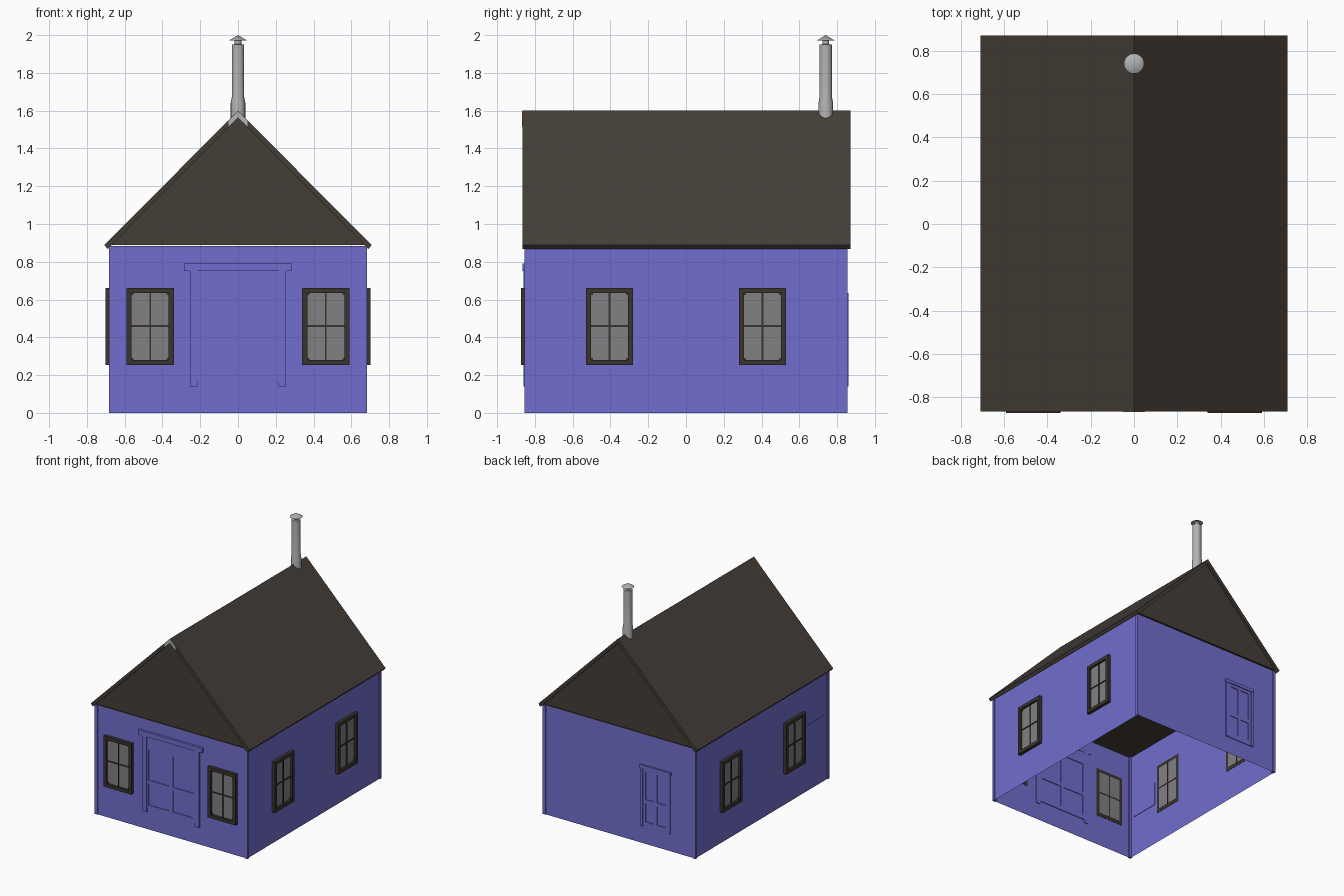
import bpy, bmesh, math
from mathutils import Matrix, Vector

if "Cube" in bpy.data.objects:
    bpy.data.objects.remove(bpy.data.objects["Cube"])

def material(name, r, g, b):
    m = bpy.data.materials.new(name)
    m.diffuse_color = (r, g, b, 1)
    m.use_nodes = True
    m.node_tree.nodes["Principled BSDF"].inputs["Base Color"].default_value = m.diffuse_color
    return m

BLUE = material("violet_blue_paint", 0.165, 0.155, 0.62)
ROOF = material("brown_roofing", 0.060, 0.048, 0.038)
FRAME = material("dark_brown_wood", 0.042, 0.034, 0.026)
GLASS = material("grey_glass", 0.22, 0.215, 0.23)
METAL = material("pale_metal", 0.45, 0.45, 0.45)

W, D, H = 0.675, 0.847, 0.88      # half width, half depth, wall height

def finish(name, bm, mat):
    bmesh.ops.recalc_face_normals(bm, faces=bm.faces)
    me = bpy.data.meshes.new(name)
    bm.to_mesh(me)
    bm.free()
    me.materials.append(mat)
    ob = bpy.data.objects.new(name, me)
    bpy.context.collection.objects.link(ob)
    return ob

def boxes(name, mat, items, M=Matrix()):
    """One object from boxes given as x0, x1, y0, y1, z0, z1."""
    bm = bmesh.new()
    for x0, x1, y0, y1, z0, z1 in items:
        T = Matrix.Translation(((x0 + x1) / 2, (y0 + y1) / 2, (z0 + z1) / 2))
        S = Matrix.Diagonal((x1 - x0, y1 - y0, z1 - z0, 1))
        bmesh.ops.create_cube(bm, size=1, matrix=M @ T @ S)
    return finish(name, bm, mat)

def prism(name, mat, pts, y0, y1):
    """Extrude an x-z outline along y."""
    bm = bmesh.new()
    f = bm.faces.new([bm.verts.new((x, y0, z)) for x, z in pts])
    ext = bmesh.ops.extrude_face_region(bm, geom=[f])
    bmesh.ops.translate(bm, vec=(0, y1 - y0, 0),
                        verts=[v for v in ext["geom"] if isinstance(v, bmesh.types.BMVert)])
    return finish(name, bm, mat)

def on_wall(x, y, deg):
    return Matrix.Translation((x, y, 0)) @ Matrix.Rotation(math.radians(deg), 4, 'Z')

# walls: four thin sheets, open at the bottom
bm = bmesh.new()
c = [(-W, -D), (W, -D), (W, D), (-W, D)]
lo = [bm.verts.new((x, y, 0)) for x, y in c]
hi = [bm.verts.new((x, y, H)) for x, y in c]
for i in range(4):
    j = (i + 1) % 4
    bm.faces.new((lo[i], lo[j], hi[j], hi[i]))
finish("walls", bm, BLUE)

# corner boards
for sx in (-1, 1):
    for sy in (-1, 1):
        xs = sorted((sx * 0.655, sx * 0.682))
        ys = sorted((sy * 0.833, sy * 0.854))
        boxes("corner_board", BLUE, [(*xs, *ys, 0, 0.875)])

# ceiling, gables and roof
boxes("ceiling", ROOF, [(-W, W, -D, D, 0.874, 0.884)])
for y in (-0.853, 0.843):
    prism("gable", ROOF, [(-0.685, 0.89), (0.685, 0.89), (0, 1.575)], y, y + 0.01)
prism("roof", ROOF, [(-0.708, 0.888), (0, 1.6), (0.708, 0.888), (0.69, 0.868),
                     (0, 1.562), (-0.69, 0.868)], -0.865, 0.87)
# pale cap where the front ridge ends
prism("ridge_end", METAL, [(-0.05, 1.548), (0, 1.598), (0.05, 1.548), (0.05, 1.515),
                           (0, 1.562), (-0.05, 1.515)], -0.868, -0.864)

def window(M):
    w, z0, z1, b, d = 0.125, 0.253, 0.662, 0.027, -0.026
    wi, a0, a1, zm = w - b, z0 + b, z1 - b, 0.46
    parts = [(-w, -wi, d, 0.002, z0, z1), (wi, w, d, 0.002, z0, z1),
             (-wi, wi, d, 0.002, z0, a0), (-wi, wi, d, 0.002, a1, z1)]
    # small corner blocks inside the frame
    for sx in (-1, 1):
        xs = sorted((sx * wi, sx * (wi - 0.011)))
        parts += [(*xs, -0.016, 0, a0, a0 + 0.011), (*xs, -0.016, 0, a1 - 0.011, a1)]
    # glazing bars
    parts += [(-0.004, 0.004, -0.015, 0.006, a0, a1),
              (-wi, wi, -0.015, 0.006, zm - 0.004, zm + 0.004)]
    boxes("window_frame", FRAME, parts, M)
    boxes("window_glass", GLASS, [(-wi, wi, -0.009, 0.004, a0, a1)], M)

for s in (-1, 1):
    window(on_wall(s * 0.465, -D, 0))
    for y in (-0.405, 0.405):
        window(on_wall(s * W, y, 90 * s))

def door(name, M, half, z0, top, cols, rails, jamb):
    """Slab with raised stiles and rails, inside a jamb."""
    f, k = -0.006, 0.006
    x0 = half - jamb
    parts = [(-half, -x0, -0.012, k, z0, top), (x0, half, -0.012, k, z0, top)]
    parts += [(a, b, f, k, z0 + 0.03, top - 0.02) for a, b in cols]
    parts += [(-x0, x0, f, k, a, b) for a, b in rails]
    boxes(name, BLUE, parts, M)

# front double door with transom and lintel
FM = on_wall(0, -D, 0)
door("front_door", FM, 0.255, 0.14, 0.76,
     [(-0.215, -0.2), (-0.016, 0.016), (0.2, 0.215)],
     [(0.165, 0.20), (0.37, 0.40), (0.645, 0.662)], 0.04)
boxes("transom_panel", BLUE, [(-0.215, 0.215, -0.007, 0.006, 0.66, 0.75)], FM)
boxes("front_lintel", BLUE, [(-0.285, 0.285, -0.018, 0.006, 0.752, 0.79)], FM)

# back door with four panels
BM = on_wall(-0.325, D, 180)
door("back_door", BM, 0.132, 0.14, 0.63,
     [(-0.112, -0.09), (-0.012, 0.012), (0.09, 0.112)],
     [(0.14, 0.18), (0.33, 0.36), (0.585, 0.61)], 0.02)
boxes("back_lintel", BLUE, [(-0.137, 0.137, -0.014, 0.006, 0.61, 0.635)], BM)

# plain panel on the left wall
boxes("side_panel", BLUE, [(-0.12, 0.12, -0.004, 0.004, 0.34, 0.53)],
      on_wall(-W, -0.68, -90))

# chimney pipe with conical cap, turned from a profile
profile = [(0.0, 1.555), (0.039, 1.555), (0.039, 1.64), (0.033, 1.67), (0.033, 1.95),
           (0.018, 1.952), (0.018, 1.972), (0.047, 1.972), (0.0, 2.0)]
bm = bmesh.new()
vs = [bm.verts.new((r, 0, z)) for r, z in profile]
es = [bm.edges.new(p) for p in zip(vs, vs[1:])]
bmesh.ops.spin(bm, geom=vs + es, cent=(0, 0, 0), axis=(0, 0, 1),
               angle=2 * math.pi, steps=16)
bmesh.ops.remove_doubles(bm, verts=bm.verts, dist=1e-4)
pipe = finish("chimney_pipe", bm, METAL)
pipe.location = (0, 0.74, 0)
bpy.context.view_layer.objects.active = pipe
pipe.select_set(True)
bpy.ops.object.shade_smooth_by_angle(angle=math.radians(35))
